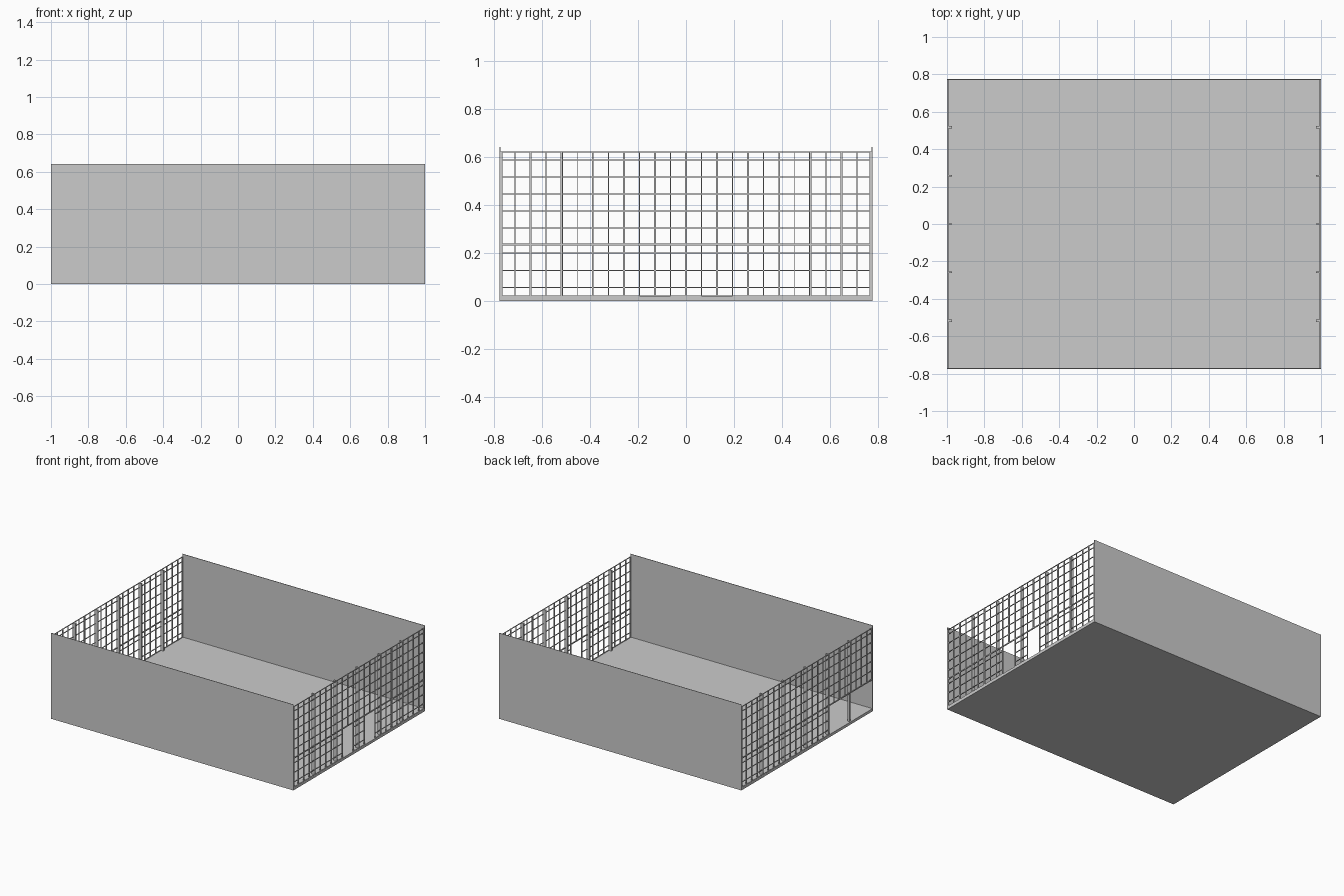
import bpy, bmesh

if "Cube" in bpy.data.objects:
    bpy.data.objects.remove(bpy.data.objects["Cube"])

HALF_Y, WALL_H, FRAME_TOP, DOOR_TOP = 0.775, 0.64, 0.622, 0.236
FLOOR_H = 0.02
STEP = 2 * HALF_Y / 24


def add_box(bm, lo, hi):
    v = bmesh.ops.create_cube(bm, size=1)["verts"]
    for p in v:
        p.co = [lo[i] + (p.co[i] + 0.5) * (hi[i] - lo[i]) for i in range(3)]


def make(name, boxes):
    bm = bmesh.new()
    for lo, hi in boxes:
        add_box(bm, lo, hi)
    me = bpy.data.meshes.new(name)
    bm.to_mesh(me)
    bm.free()
    ob = bpy.data.objects.new(name, me)
    bpy.context.collection.objects.link(ob)
    return ob


def side_box(s, inner, outer, y0, y1, z0, z1):
    xs = sorted((s * inner, s * outer))
    return (xs[0], y0, z0), (xs[1], y1, z1)


# Floor slab and the two solid walls
make("floor", [((-1, -HALF_Y + 0.004, 0), (1, HALF_Y - 0.004, FLOOR_H))])
make("front_wall", [((-1, -HALF_Y, 0), (1, -HALF_Y + 0.004, WALL_H))])
make("back_wall", [((-1, HALF_Y - 0.004, 0), (1, HALF_Y, WALL_H))])


# Glazing grid of one side; openings are ranges of bay indices
def glazing(name, s, openings):
    verticals, rails, columns = [], [], []
    for k in range(-12, 13):
        w = 0.004 if k % 2 == 0 else 0.002
        y = max(-HALF_Y + 0.004 + w, min(HALF_Y - 0.004 - w, k * STEP))
        inside = any(a < k < b or (k == a == -12) for a, b in openings)
        z0 = DOOR_TOP if inside else FLOOR_H
        verticals.append(side_box(s, 0.992, 1.0, y - w, y + w, z0, FRAME_TOP))

    # Horizontal rails: height and half thickness
    levels = [(FLOOR_H + 0.002, 0.002), (DOOR_TOP, 0.004), (FRAME_TOP - 0.002, 0.002)]
    levels += [(0.057 + 0.071 * i, 0.002) for i in range(3)]
    levels += [(0.303 + 0.0708 * i, 0.002) for i in range(5)]
    for z, h in levels:
        start = -12
        spans = []
        if z < DOOR_TOP - 0.01:
            for a, b in openings:
                spans.append((start, a))
                start = b
        spans.append((start, 12))
        for a, b in spans:
            if b > a:
                rails.append(side_box(s, 0.993, 0.999, max(a * STEP, -HALF_Y + 0.004),
                                      min(b * STEP, HALF_Y - 0.004), z - h, z + h))

    # Posts standing just inside the grid
    for k in (-8, -4, 0, 4, 8):
        w = 0.006 if abs(k) == 8 else 0.004
        columns.append(side_box(s, 0.974, 0.992, k * STEP - w, k * STEP + w, FLOOR_H, FRAME_TOP))
    # The free post in a wide opening reaches the outer face
    make(name + "_mullions", verticals)
    make(name + "_rails", rails)
    make(name + "_posts", columns)


glazing("right_window", 1, [(-3, -1), (1, 3)])
glazing("left_window", -1, [(-12, -4)])
